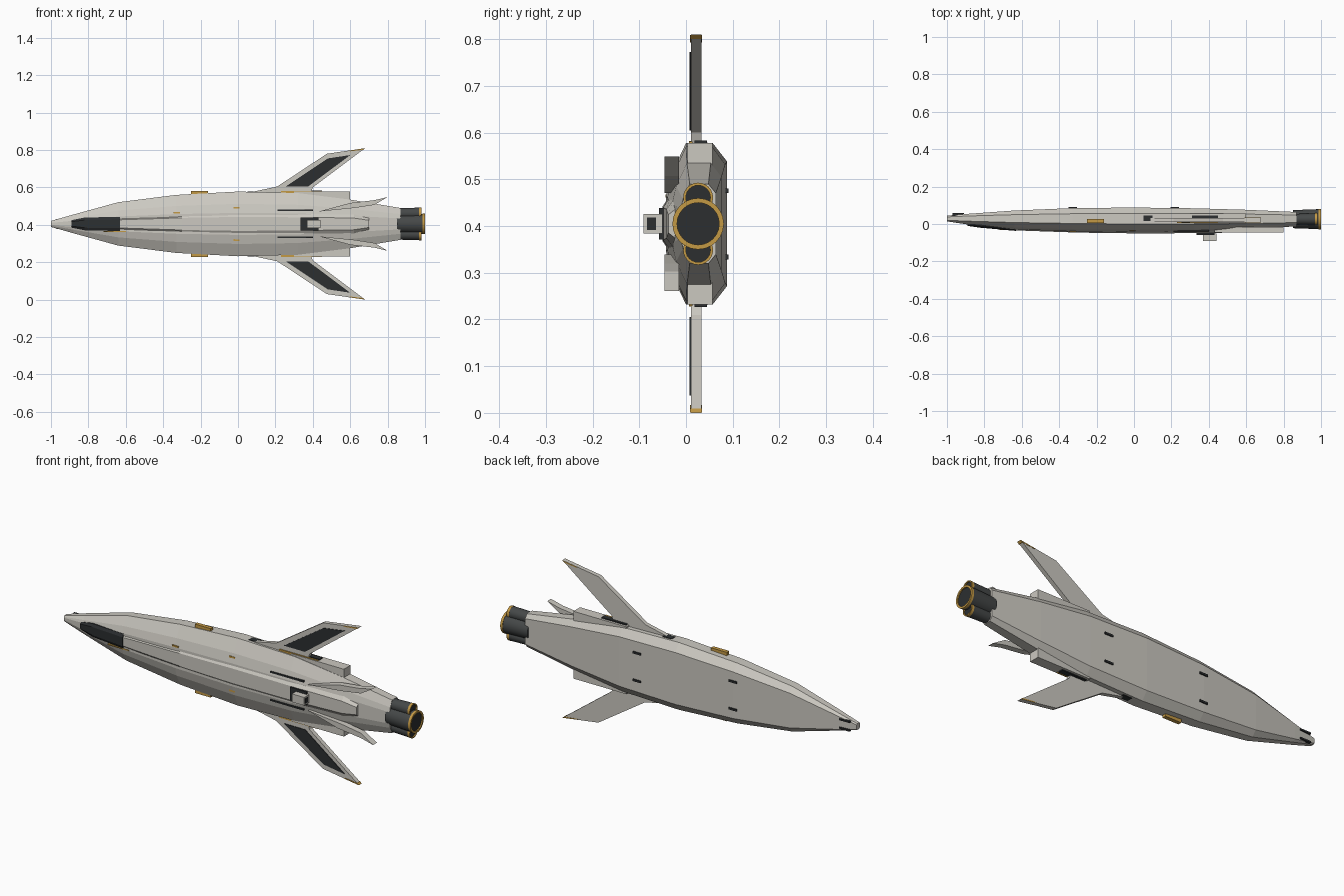
import bpy, bmesh, math
from mathutils import Matrix, Vector

if "Cube" in bpy.data.objects:
    bpy.data.objects.remove(bpy.data.objects["Cube"])

ZC = 0.405  # centre line height; the ship lies on its side, its upper side faces -y


def material(name, rgb):
    m = bpy.data.materials.new(name)
    m.diffuse_color = (*rgb, 1)
    m.use_nodes = True
    m.node_tree.nodes["Principled BSDF"].inputs["Base Color"].default_value = m.diffuse_color
    return m


HULL = material("warm_grey", (0.60, 0.58, 0.53))
DARK = material("dark", (0.025, 0.028, 0.03))
GREY = material("engine_grey", (0.06, 0.065, 0.065))
GOLD = material("gold", (0.55, 0.32, 0.06))


def finish(name, bm, mat):
    bmesh.ops.recalc_face_normals(bm, faces=bm.faces)
    me = bpy.data.meshes.new(name)
    bm.to_mesh(me)
    bm.free()
    me.materials.append(mat)
    ob = bpy.data.objects.new(name, me)
    bpy.context.collection.objects.link(ob)
    return ob


def loft(name, rings, mat, closed=False):
    """Skin a list of point rings; cap the ends unless closed."""
    bm = bmesh.new()
    rows = [[bm.verts.new(p) for p in r] for r in rings]
    n = len(rows[0])
    pairs = list(zip(rows, rows[1:]))
    if closed:
        pairs.append((rows[-1], rows[0]))
    else:
        bm.faces.new(rows[0])
        bm.faces.new(rows[-1])
    for a, b in pairs:
        for i in range(n):
            j = (i + 1) % n
            bm.faces.new((a[i], a[j], b[j], b[i]))
    return finish(name, bm, mat)


def slab(name, outline, y0, y1, mat, side=1):
    """Extrude an (x, offset from centre line) outline between y0 and y1."""
    return loft(name, [[(x, y, ZC + side * s) for x, s in outline] for y in (y0, y1)], mat)


def box(name, x0, x1, y0, y1, s0, s1, mat, side=1):
    return slab(name, [(x0, s0), (x1, s0), (x1, s1), (x0, s1)], y0, y1, mat, side)


def section(x, half):
    """Mirror a half section of (y, s) points into a full ring."""
    pts = [(y, s) for y, s in half] + [(y, -s) for y, s in reversed(half)]
    return [(x, y, ZC + s) for y, s in pts]


# Hull: x, half width, belly y, lower side y, upper side y, top y
stations = [
    (-1.00, 0.016, 0.045, 0.038, 0.020, 0.014),
    (-0.88, 0.050, 0.055, 0.043, 0.015, -0.004),
    (-0.64, 0.116, 0.072, 0.050, 0.008, -0.028),
    (-0.33, 0.155, 0.085, 0.055, 0.003, -0.040),
    (0.00, 0.173, 0.088, 0.057, 0.000, -0.043),
    (0.32, 0.165, 0.084, 0.056, 0.000, -0.040),
    (0.60, 0.130, 0.076, 0.053, 0.002, -0.030),
    (0.87, 0.085, 0.064, 0.048, 0.008, -0.012),
]
rings = []
for x, w, belly, low, up, top in stations:
    rings.append(section(x, [(belly, 0.77 * w), (low, w), (up, w),
                             (up + 0.72 * (top - up), 0.62 * w), (top, 0.34 * w)]))
loft("hull", rings, HULL)

# Raised spine
spine = [(-0.64, 0.036, -0.034), (-0.30, 0.054, -0.046), (0.0, 0.062, -0.050),
         (0.40, 0.058, -0.049), (0.62, 0.052, -0.042), (0.70, 0.032, -0.038)]
loft("spine", [section(x, [(0.0, w), (y + 0.016, w), (y, 0.6 * w)]) for x, w, y in spine], HULL)

# Canopy
canopy = [(-0.89, 0.020, -0.010), (-0.82, 0.034, -0.020), (-0.63, 0.038, -0.037)]
loft("canopy", [section(x, [(0.02, w), (y + 0.008, w), (y, 0.6 * w)]) for x, w, y in canopy], DARK)
box("canopy_trim", -0.72, -0.60, -0.031, -0.015, -0.042, -0.037, GOLD)

# Sensor housing on the spine
box("sensor_base", 0.335, 0.43, -0.058, -0.04, -0.034, 0.034, DARK)
box("sensor_block", 0.37, 0.44, -0.091, -0.05, -0.021, 0.021, HULL)
box("sensor_lens", 0.438, 0.442, -0.083, -0.064, -0.013, 0.013, DARK)

# Parts repeated on both sides
for side, tag in ((1, "upper"), (-1, "lower")):
    slab(f"wing_{tag}", [(0.08, 0.14), (0.08, 0.172), (0.21, 0.200), (0.475, 0.375),
                         (0.68, 0.405), (0.40, 0.195), (0.38, 0.14)], 0.011, 0.033, HULL, side)
    slab(f"wing_panel_{tag}", [(0.255, 0.200), (0.48, 0.350), (0.60, 0.368), (0.375, 0.200)],
         0.008, 0.012, DARK, side)
    slab(f"wing_tip_trim_{tag}", [(0.59, 0.391), (0.679, 0.404), (0.67, 0.396), (0.60, 0.388)],
         0.009, 0.034, GOLD, side)
    slab(f"tail_fin_{tag}", [(0.43, 0.066), (0.60, 0.112), (0.73, 0.127), (0.80, 0.144),
                             (0.73, 0.102), (0.62, 0.085)], -0.046, -0.015, HULL, side)
    box(f"side_pod_{tag}", 0.30, 0.60, 0.003, 0.057, 0.122, 0.173, HULL, side)
    box(f"pod_vent_{tag}", 0.31, 0.45, 0.018, 0.045, 0.165, 0.178, DARK, side)
    box(f"pod_trim_{tag}", 0.23, 0.45, 0.006, 0.014, 0.160, 0.176, GOLD, side)
    box(f"side_vent_{tag}", 0.05, 0.10, 0.015, 0.046, 0.160, 0.174, DARK, side)
    box(f"side_light_{tag}", -0.25, -0.16, 0.006, 0.026, 0.150, 0.177, GOLD, side)
    box(f"spine_slot_{tag}", 0.21, 0.40, -0.041, -0.025, 0.068, 0.076, DARK, side)
    box(f"top_marker_{tag}", -0.025, 0.008, -0.037, -0.02, 0.082, 0.091, GOLD, side)
    box(f"nose_probe_{tag}", -0.97, -0.91, 0.044, 0.058, 0.018, 0.026, DARK, side)
    for x, end in ((-0.35, "front"), (0.195, "rear")):
        box(f"belly_port_{end}_{tag}", x, x + 0.045, 0.075, 0.091, 0.066, 0.076, DARK, side)
box("top_marker_front", -0.345, -0.31, -0.044, -0.02, 0.056, 0.063, GOLD)


def nozzle(name, x0, x1, s, r):
    """Revolved engine bell with a gold rim and a dark recessed core."""
    def revolve(part, profile, mat, closed):
        n = 24
        rows = []
        for px, pr in profile:
            rows.append([(px, 0.026 + pr * math.cos(2 * math.pi * i / n),
                          ZC + s + pr * math.sin(2 * math.pi * i / n)) for i in range(n)])
        ob = loft(part, rows, mat, closed)
        bpy.context.view_layer.objects.active = ob
        ob.select_set(True)
        bpy.ops.object.shade_smooth_by_angle(angle=math.radians(30))
        ob.select_set(False)
    revolve(name, [(x0, 0.88 * r), (x1 - 0.012, 0.97 * r)], GREY, False)
    revolve(name + "_rim", [(x1 - 0.013, r), (x1, r), (x1, 0.82 * r), (x1 - 0.013, 0.82 * r)],
            GOLD, True)
    revolve(name + "_core", [(x1 - 0.02, 0.83 * r), (x1 - 0.006, 0.83 * r)], DARK, False)


# Engines
nozzle("main_engine", 0.85, 1.0, 0, 0.055)
nozzle("side_engine_upper", 0.86, 0.98, 0.056, 0.032)
nozzle("side_engine_lower", 0.86, 0.98, -0.056, 0.032)
